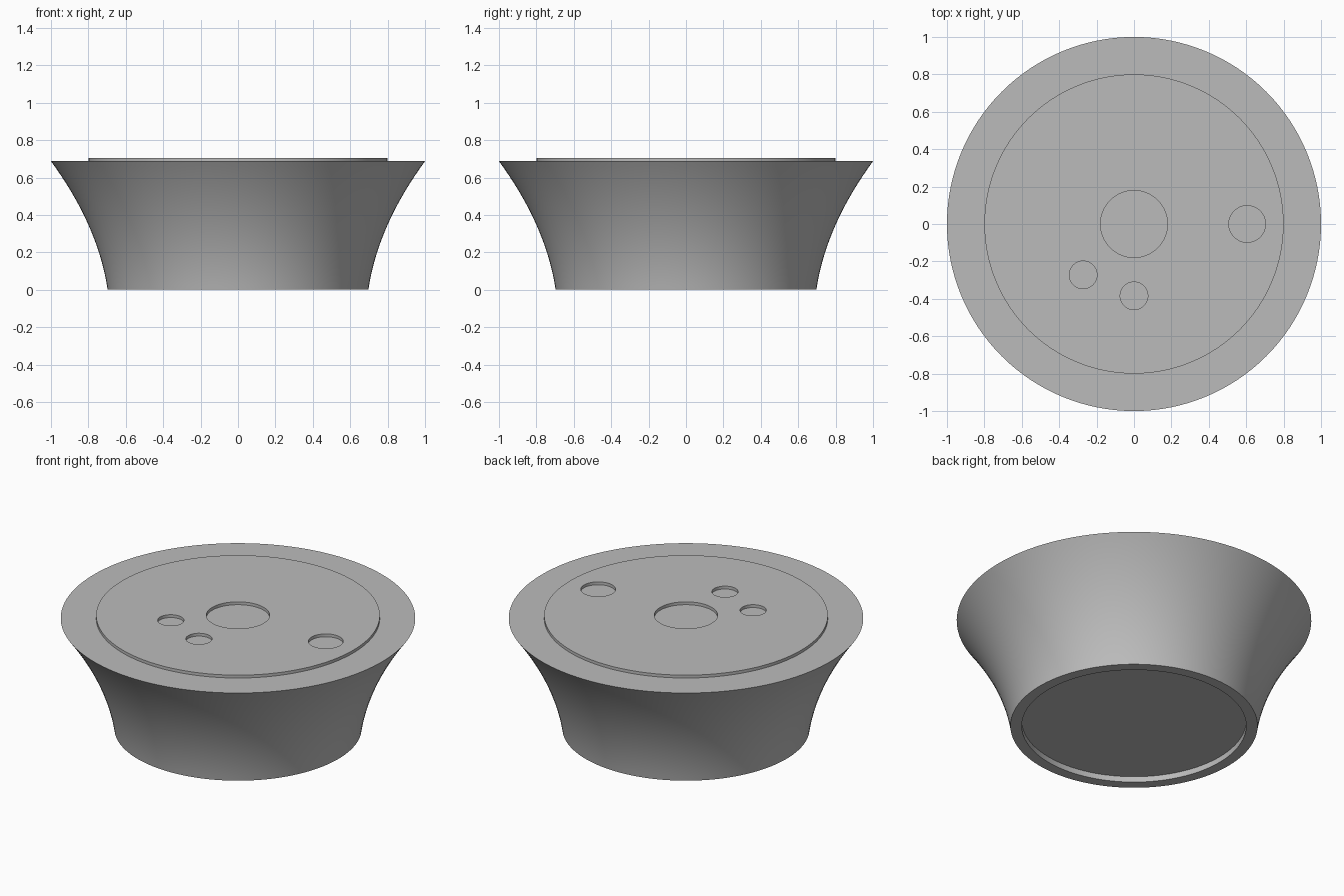
import bpy
import bmesh
from math import radians
from mathutils import Matrix, Vector

if "Cube" in bpy.data.objects:
    bpy.data.objects.remove(bpy.data.objects["Cube"])

SEGMENTS = 128
BODY_TOP, DISC_TOP = 0.687, 0.705

grey = bpy.data.materials.new("plain grey")
grey.use_nodes = True
colour = (0.5, 0.5, 0.5, 1)
grey.diffuse_color = colour
grey.node_tree.nodes["Principled BSDF"].inputs["Base Color"].default_value = colour


def add_object(name, bm):
    """Turn a bmesh into a smooth object with sharp edges kept."""
    bmesh.ops.recalc_face_normals(bm, faces=bm.faces)
    mesh = bpy.data.meshes.new(name)
    bm.to_mesh(mesh)
    bm.free()
    obj = bpy.data.objects.new(name, mesh)
    obj.data.materials.append(grey)
    bpy.context.collection.objects.link(obj)
    return obj


def shade(obj):
    bpy.ops.object.select_all(action="DESELECT")
    obj.select_set(True)
    bpy.context.view_layer.objects.active = obj
    bpy.ops.object.shade_smooth_by_angle(angle=radians(30))


def lathe(name, profile):
    """Spin an (r, z) profile that starts and ends on the axis."""
    bm = bmesh.new()
    verts = [bm.verts.new((r, 0, z)) for r, z in profile]
    edges = [bm.edges.new(pair) for pair in zip(verts, verts[1:])]
    bmesh.ops.spin(bm, geom=verts + edges, cent=(0, 0, 0), axis=(0, 0, 1),
                   angle=radians(360), steps=SEGMENTS)
    bmesh.ops.remove_doubles(bm, verts=bm.verts, dist=1e-5)
    return add_object(name, bm)


def cylinder(name, x, y, radius, bottom, top):
    bm = bmesh.new()
    centre = Vector((x, y, (bottom + top) / 2))
    bmesh.ops.create_cone(bm, cap_ends=True, segments=SEGMENTS, radius1=radius,
                          radius2=radius, depth=top - bottom,
                          matrix=Matrix.Translation(centre))
    return add_object(name, bm)


# Flared body with a shallow recess underneath
STEPS = 24
flare = []
for i in range(STEPS + 1):
    t = i / STEPS
    flare.append((0.697 + 0.103 * t + 0.2 * t * t, BODY_TOP * t))
body = lathe("flared_body", [(0, 0.035), (0.633, 0.035), (0.633, 0)]
             + flare + [(0, BODY_TOP)])
shade(body)

# Thin top plate with round holes through it
plate = cylinder("top_plate", 0, 0, 0.8, BODY_TOP, DISC_TOP)
holes = [(0, 0, 0.179), (0.605, 0, 0.098),
         (-0.272, -0.272, 0.074), (0, -0.384, 0.074)]
for number, (x, y, radius) in enumerate(holes, 1):
    cutter = cylinder(f"hole_cutter_{number}", x, y, radius,
                      BODY_TOP - 0.1, DISC_TOP + 0.1)
    cutter.hide_render = True
    cutter.hide_set(True)
    cut = plate.modifiers.new(f"hole_{number}", "BOOLEAN")
    cut.operation = "DIFFERENCE"
    cut.solver = "EXACT"
    cut.object = cutter

# Apply the cuts, then drop the cutters
bpy.ops.object.select_all(action="DESELECT")
plate.select_set(True)
bpy.context.view_layer.objects.active = plate
for modifier in list(plate.modifiers):
    helper = modifier.object
    bpy.ops.object.modifier_apply(modifier=modifier.name)
    bpy.data.objects.remove(helper)
shade(plate)
